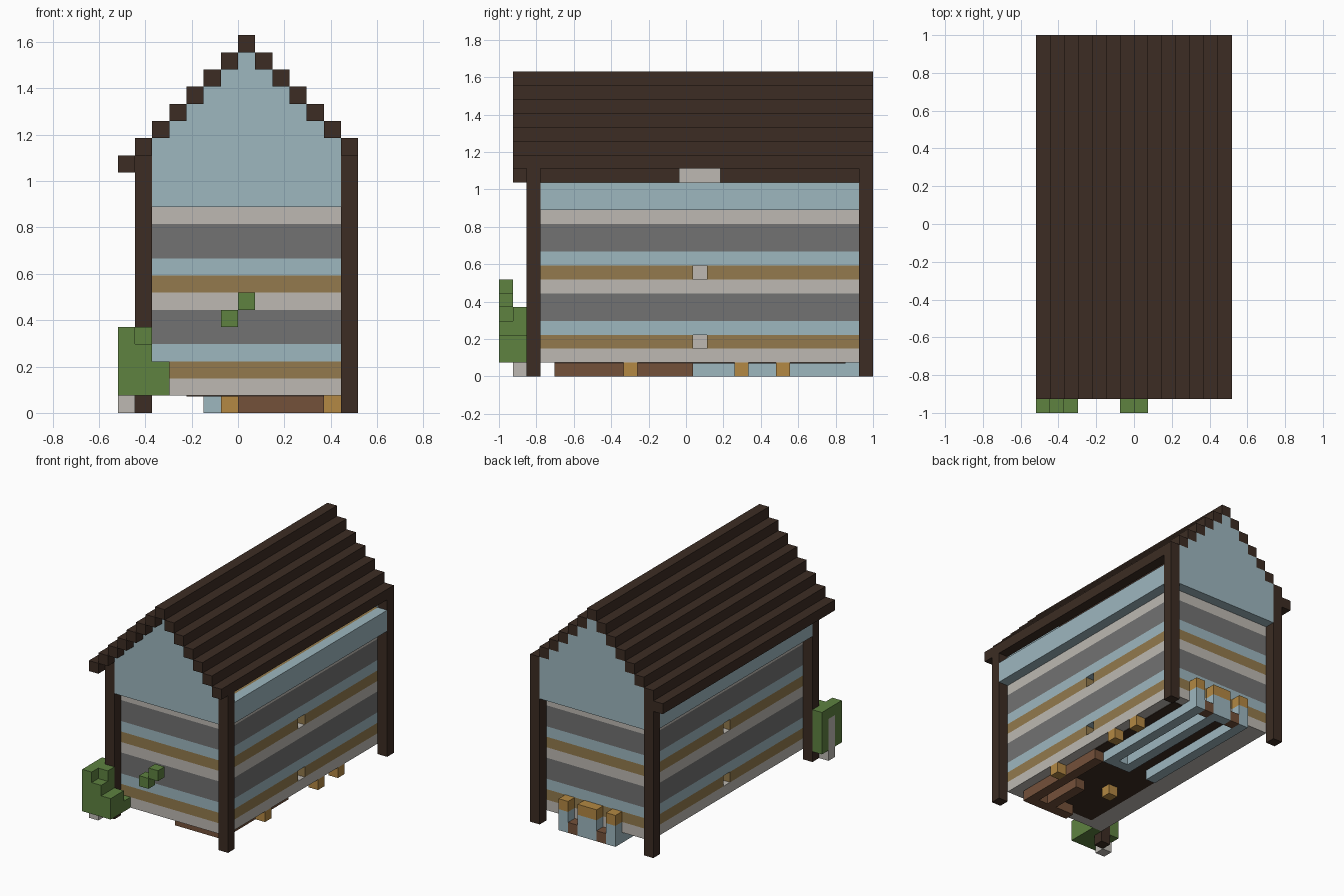
import bpy

cube = bpy.data.objects.get("Cube")
if cube:
    bpy.data.objects.remove(cube, do_unlink=True)

U = 2 / 27  # edge length of one building block


def srgb(r, g, b):
    return tuple((c / 255 / 12.92) if c < 11 else ((c / 255 + 0.055) / 1.055) ** 2.4
                 for c in (r, g, b)) + (1.0,)


def material(name, *rgb):
    m = bpy.data.materials.new(name)
    m.use_nodes = True
    m.diffuse_color = srgb(*rgb)
    m.node_tree.nodes["Principled BSDF"].inputs["Base Color"].default_value = srgb(*rgb)
    return m


timber = material("dark timber", 60, 44, 35)
blue = material("pale blue", 157, 183, 191)
stone = material("light stone", 189, 185, 178)
slate = material("dark grey", 114, 114, 114)
tan = material("tan", 147, 122, 77)
leaf = material("leaf green", 94, 130, 64)
amber = material("amber", 179, 136, 67)
wood = material("red brown wood", 116, 81, 58)


def blocks(name, mat, *boxes):
    """One object from boxes given as block ranges ((i0,i1), (j0,j1), (k0,k1))."""
    verts, faces = [], []
    for bx, by, bz in boxes:
        n = len(verts)
        verts += [((i - 7) * U, j * U - 1, k * U) for k in bz for j in by for i in bx]
        faces += [[n + q for q in f] for f in
                  ((0, 2, 3, 1), (4, 5, 7, 6), (0, 1, 5, 4),
                   (2, 6, 7, 3), (0, 4, 6, 2), (1, 3, 7, 5))]
    mesh = bpy.data.meshes.new(name)
    mesh.from_pydata(verts, [], faces)
    mesh.materials.append(mat)
    ob = bpy.data.objects.new(name, mesh)
    bpy.context.collection.objects.link(ob)
    return ob


def one(i, j, k):
    return (i, i + 1), (j, j + 1), (k, k + 1)


# Corner posts
blocks("corner_posts", timber, *[((i, i + 1), (j, j + 1), (0, 15))
                                 for i in (1, 13) for j in (2, 26)])

# Striped walls, repeating twice; the tan courses have a small niche on each side
for base in (1, 6):
    for label, mat, low, high in (("stone", stone, 0, 1), ("blue", blue, 2, 3),
                                  ("grey", slate, 3, 5)):
        blocks(label + "_course", mat, ((2, 13), (3, 26), (base + low, base + high)))
    z = (base + 1, base + 2)
    blocks("tan_course", tan, ((2, 13), (3, 14), z), ((2, 13), (15, 26), z))
    blocks("wall_niche", stone, ((3, 12), (14, 15), z))
blocks("top_stone_course", stone, ((2, 13), (3, 26), (11, 12)))

# Overhanging upper band and attic floor
blocks("upper_side_band", blue, ((1, 2), (3, 26), (12, 14)), ((13, 14), (3, 26), (12, 14)))
blocks("attic_floor", tan, ((2, 13), (3, 26), (12, 14)))
blocks("attic_chest", stone, ((6, 9), (13, 16), (14, 15)))

# Stepped gables
for name, j in (("front_gable", 2), ("back_gable", 26)):
    rows = [((2, 13), (j, j + 1), (12, 16))]
    rows += [((7 - s, 8 + s), (j, j + 1), (20 - s, 21 - s)) for s in range(5)]
    blocks(name, blue, *rows)

# Stepped roof beams, with a lower eave on one side only
roof = [((7, 8), (1, 27), (21, 22)), ((0, 1), (1, 27), (14, 15))]
for s in range(1, 7):
    for i in (7 - s, 7 + s):
        roof.append(((i, i + 1), (1, 27), (21 - s, 22 - s)))
blocks("roof_beams", timber, *roof)

# Bush at the front corner with a stone pillar inside
blocks("corner_bush", leaf,
       ((0, 1), (0, 1), (1, 5)), ((0, 1), (1, 2), (4, 5)), ((0, 1), (2, 3), (1, 5)),
       ((1, 2), (0, 1), (1, 4)), ((1, 2), (1, 2), (1, 5)),
       ((2, 3), (0, 2), (1, 3)), ((2, 3), (2, 3), (1, 2)))
blocks("bush_pillar", stone, ((0, 1), (1, 2), (0, 4)))
blocks("floating_leaves", leaf, one(6, 0, 5), one(7, 0, 6))

# Back bench: blue legs with amber caps and wood between
seats = ((5, 6), (7, 9), (10, 11))
blocks("bench_legs", blue, *[(s, (26, 27), (0, 2)) for s in seats])
blocks("bench_caps", amber, *[(s, (26, 27), (2, 3)) for s in seats])
blocks("bench_rails", wood, one(6, 26, 0), one(9, 26, 0))

# Underside
under = 1 - 0.05
blocks("floor_underside", timber, ((4, 12), (4, 25), (under, 1)))
blocks("wood_footing", wood, ((11, 12), (4, 14), (0, 1)), ((7, 11), (4, 5), (0, 1)),
       ((9, 10), (5, 9), (0, 1)))
blocks("blue_runners", blue, *[((i, i + 1), (14, 26), (0, 1)) for i in (5, 8, 10)],
       ((9, 10), (14, 15), (0, 1)))
blocks("amber_feet", amber, one(12, 17, 0), one(12, 20, 0), one(6, 9, 0), one(12, 9, 0))
